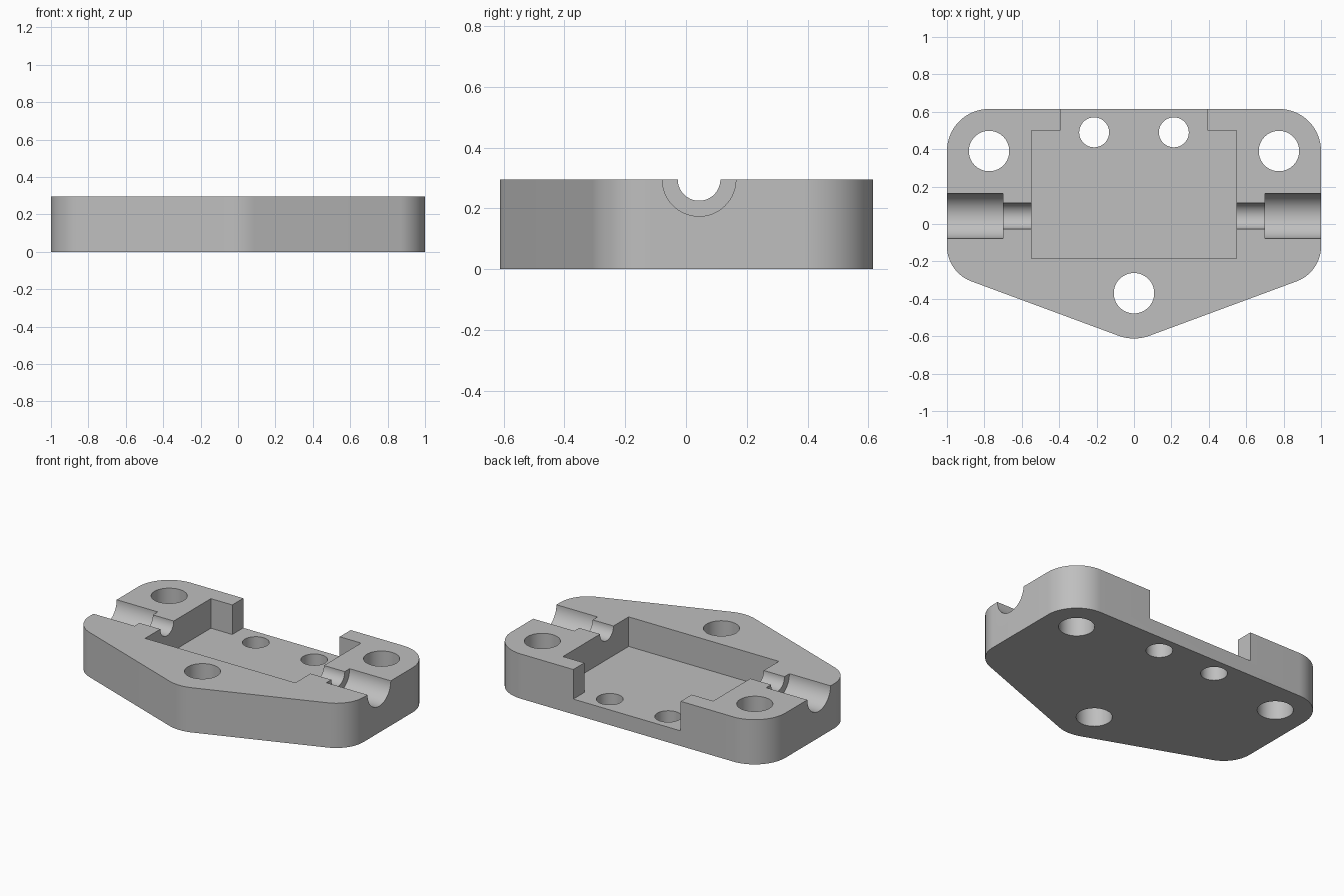
import bpy, bmesh
from math import sin, cos, radians, pi

cube = bpy.data.objects.get("Cube")
if cube:
    bpy.data.objects.remove(cube, do_unlink=True)

HEIGHT, FLOOR = 0.295, 0.10
HOLE_R = 0.108
GROOVE_Y = 0.043

metal = bpy.data.materials.new("plain grey")
metal.use_nodes = True
grey = (0.52, 0.52, 0.52, 1)
metal.diffuse_color = grey
metal.node_tree.nodes["Principled BSDF"].inputs["Base Color"].default_value = grey


def prism(name, outline, z0, z1):
    """Extrude a counter-clockwise outline from z0 to z1."""
    bm = bmesh.new()
    face = bm.faces.new([bm.verts.new((x, y, z0)) for x, y in outline])
    top = bmesh.ops.extrude_face_region(bm, geom=[face])
    verts = [g for g in top["geom"] if isinstance(g, bmesh.types.BMVert)]
    bmesh.ops.translate(bm, verts=verts, vec=(0, 0, z1 - z0))
    bmesh.ops.recalc_face_normals(bm, faces=bm.faces)
    mesh = bpy.data.meshes.new(name)
    bm.to_mesh(mesh)
    bm.free()
    obj = bpy.data.objects.new(name, mesh)
    bpy.context.collection.objects.link(obj)
    obj.data.materials.append(metal)
    return obj


def arc(x, y, r, start, end, steps=20):
    angles = [radians(start + (end - start) * i / steps) for i in range(steps + 1)]
    return [(x + r * cos(a), y + r * sin(a)) for a in angles]


def cylinder(name, r, depth, location, rotation=(0, 0, 0)):
    bpy.ops.mesh.primitive_cylinder_add(vertices=64, radius=r, depth=depth,
                                        location=location, rotation=rotation)
    obj = bpy.context.object
    obj.name = name
    obj.data.materials.append(metal)
    return obj


def cut(body, cutter):
    cutter.hide_render = True
    mod = body.modifiers.new("cut", "BOOLEAN")
    mod.operation, mod.solver, mod.object = "DIFFERENCE", "EXACT", cutter
    bpy.context.view_layer.objects.active = body
    bpy.ops.object.modifier_apply(modifier=mod.name)
    bpy.data.objects.remove(cutter, do_unlink=True)


# Plate with rounded corners and a tapered front
slope = 20.3
right_side = (arc(0, -0.37, 0.242, -90, slope - 90, 10)
              + arc(0.8, -0.119, 0.2, slope - 90, 0)
              + arc(0.775, 0.39, 0.225, 0, 90))
left_side = [(-x, y) for x, y in reversed(right_side[1:])]
plate = prism("mounting_plate", right_side + left_side, 0, HEIGHT)

# Rectangular pocket, open through a notch at the back
pocket = [(-0.548, -0.185), (0.548, -0.185), (0.548, 0.5), (0.392, 0.5),
          (0.392, 0.7), (-0.392, 0.7), (-0.392, 0.5), (-0.548, 0.5)]
cut(plate, prism("pocket_cutter", pocket, FLOOR, HEIGHT + 0.2))

# Stepped half-round grooves and vertical bolt holes
for side in (-1, 1):
    for r, inner, outer in ((0.07, 0.5, 0.75), (0.121, 0.7, 1.1)):
        cut(plate, cylinder("groove_cutter", r, outer - inner,
                            (side * (inner + outer) / 2, GROOVE_Y, HEIGHT),
                            (0, pi / 2, 0)))
    cut(plate, cylinder("bolt_hole_cutter", HOLE_R, 1, (side * 0.775, 0.39, 0)))
    cut(plate, cylinder("pocket_hole_cutter", 0.08, 1, (side * 0.213, 0.49, 0)))
cut(plate, cylinder("front_hole_cutter", HOLE_R, 1, (0, -0.37, 0)))

# Smooth the curved walls and keep the edges sharp
bpy.ops.object.select_all(action="DESELECT")
plate.select_set(True)
bpy.context.view_layer.objects.active = plate
bpy.ops.object.shade_smooth_by_angle(angle=radians(30))
